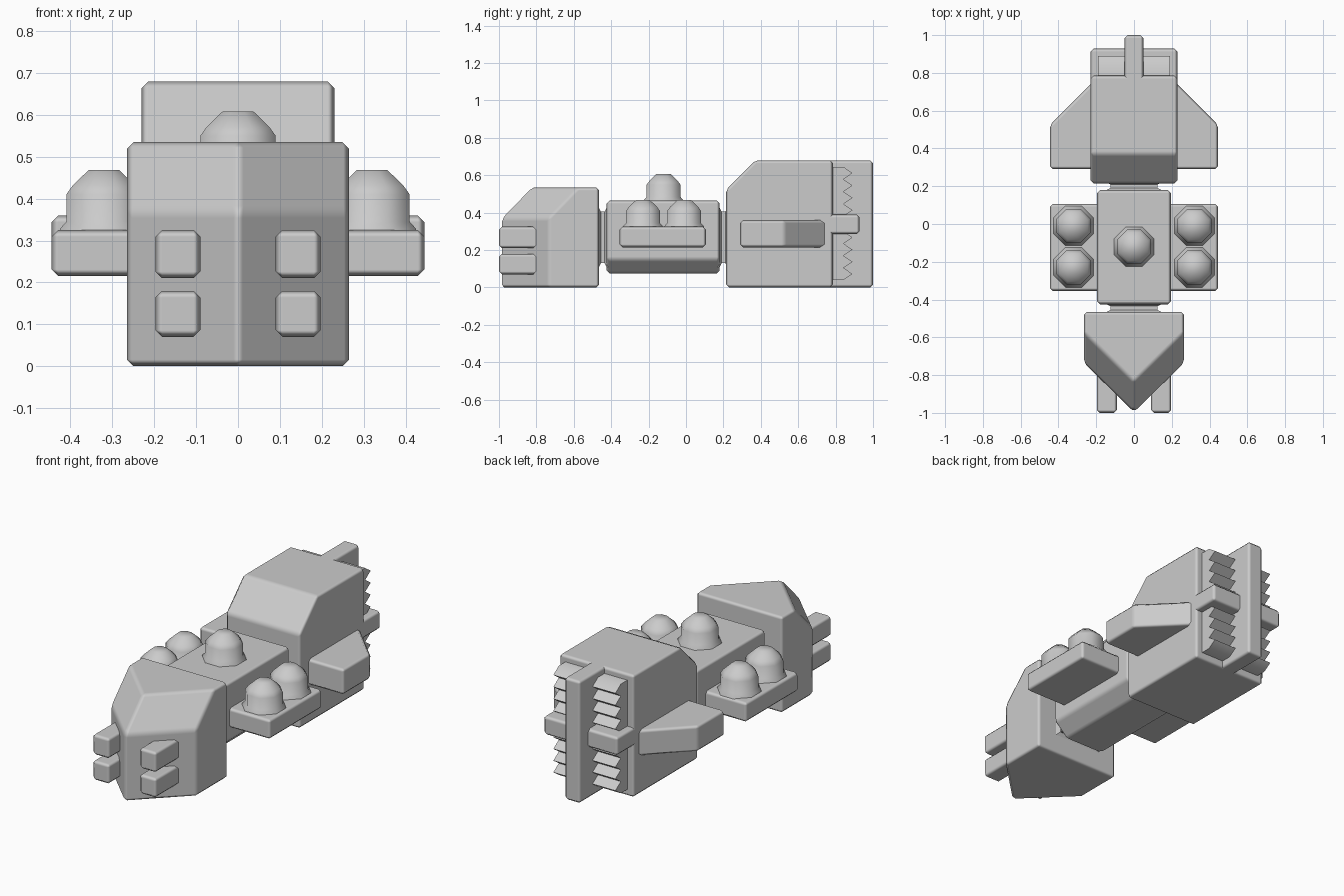
import bpy, bmesh, math

if "Cube" in bpy.data.objects:
    bpy.data.objects.remove(bpy.data.objects["Cube"], do_unlink=True)

grey = bpy.data.materials.new("hull_grey")
grey.use_nodes = True
COLOUR = (0.6, 0.6, 0.6, 1)
grey.diffuse_color = COLOUR
grey.node_tree.nodes["Principled BSDF"].inputs["Base Color"].default_value = COLOUR


def loft(name, rings, bevel=0.016, mirror=False, angle=35):
    """Skin a closed solid through matching rings of points."""
    bm = bmesh.new()
    loops = [[bm.verts.new(p) for p in ring] for ring in rings]
    n = len(loops[0])
    for a, b in zip(loops, loops[1:]):
        for i in range(n):
            j = (i + 1) % n
            bm.faces.new((a[i], a[j], b[j], b[i]))
    bm.faces.new(loops[0][::-1])
    bm.faces.new(loops[-1])
    bmesh.ops.recalc_face_normals(bm, faces=bm.faces)
    mesh = bpy.data.meshes.new(name)
    bm.to_mesh(mesh)
    bm.free()
    mesh.materials.append(grey)
    ob = bpy.data.objects.new(name, mesh)
    bpy.context.collection.objects.link(ob)
    bpy.ops.object.select_all(action='DESELECT')
    ob.select_set(True)
    bpy.context.view_layer.objects.active = ob
    if bevel:
        bpy.ops.object.shade_smooth()
    else:
        bpy.ops.object.shade_smooth_by_angle(angle=math.radians(angle))
    if mirror:
        ob.modifiers.new("Mirror", 'MIRROR').use_mirror_merge = False
    if bevel:
        mod = ob.modifiers.new("Bevel", 'BEVEL')
        mod.width = bevel
        mod.segments = 1
        mod.limit_method = 'ANGLE'
        mod.angle_limit = math.radians(25)
        mod.harden_normals = True
    return ob


def box(name, x, y, z, **kw):
    ring = [(x[0], y[0]), (x[1], y[0]), (x[1], y[1]), (x[0], y[1])]
    return loft(name, [[(px, py, h) for px, py in ring] for h in z], **kw)


def side_prism(name, outline, x, **kw):
    """Extrude a (y, z) outline across x."""
    return loft(name, [[(h, py, pz) for py, pz in outline] for h in x], **kw)


def dome(name, x, y, z, mirror=False):
    """Eight-sided turret with a flared foot and a cut-off cone top."""
    profile = [(0.105, -0.02), (0.105, 0.003), (0.09, 0.02),
               (0.09, 0.085), (0.075, 0.106), (0.037, 0.143)]
    rings = []
    for r, h in profile:
        r /= math.cos(math.pi / 8)
        angles = [(i + 0.5) * math.pi / 4 for i in range(8)]
        rings.append([(x + r * math.cos(a), y + r * math.sin(a), z + h) for a in angles])
    loft(name, rings, bevel=0, mirror=mirror, angle=50)


def neck(name, y0, y1):
    """Short hourglass joint between two hull sections."""
    ym = (y0 + y1) / 2
    rings = []
    for y, g in ((y0 - 0.02, 0.02), (y0, 0.02), (ym - 0.01, 0),
                 (ym + 0.01, 0), (y1, 0.02), (y1 + 0.02, 0.02)):
        w, lo, hi = 0.125 + g, 0.13 - g, 0.405 + g
        rings.append([(-w, y, lo), (w, y, lo), (w, y, hi), (-w, y, hi)])
    loft(name, rings, bevel=0)


# Bow: wedge nose with sloped upper faces
def nose(z, back):
    return [(0, -0.995 + back, z), (0.265, -0.735 + back, z), (0.265, -0.465, z),
            (-0.265, -0.465, z), (-0.265, -0.735 + back, z)]


loft("bow", [nose(0, 0), nose(0.37, 0), nose(0.535, 0.16)])

# Bow guns
for label, z in (("lower", (0.07, 0.18)), ("upper", (0.21, 0.325))):
    box(label + "_bow_guns", (0.09, 0.197), (-1.0, -0.72), z, mirror=True)

# Middle hull with chamfered underside
section = [(-0.115, 0.075), (0.115, 0.075), (0.195, 0.15),
           (0.195, 0.465), (-0.195, 0.465), (-0.195, 0.15)]
loft("middle_hull", [[(x, y, z) for x, z in section] for y in (-0.425, 0.18)])
neck("front_neck", -0.465, -0.425)
neck("rear_neck", 0.18, 0.22)

# Side platforms and turrets
box("side_platforms", (0.15, 0.445), (-0.355, 0.107), (0.215, 0.325), mirror=True)
dome("top_turret", 0, -0.12, 0.465)
for label, y in (("front", -0.23), ("rear", -0.01)):
    dome(label + "_side_turrets", 0.32, y, 0.325, mirror=True)

# Stern hull with sloped front
side_prism("stern_hull", [(0.215, 0), (0.785, 0), (0.785, 0.68), (0.37, 0.68),
                          (0.215, 0.525)], (-0.23, 0.23))

# Swept fins
fin = [(0.18, 0.29), (0.445, 0.29), (0.445, 0.525), (0.18, 0.79)]
loft("stern_fins", [[(x, y, z) for x, y in fin] for z in (0.215, 0.36)], mirror=True)

# Tail keel and crossbar
box("tail_keel", (-0.05, 0.05), (0.7, 1.0), (0, 0.68))
box("tail_crossbar", (-0.23, 0.23), (0.7, 0.928), (0.285, 0.39))

# Ribbed engine grilles above and below the crossbar
for label, low, high in (("lower", 0.04, 0.3), ("upper", 0.38, 0.645)):
    teeth = 4
    pitch = (high - low) / teeth
    outline = [(0.75, high), (0.75, low)]
    for i in range(teeth):
        z = low + i * pitch
        outline += [(0.842, z), (0.89, z + pitch / 2)]
    outline.append((0.842, high))
    side_prism(label + "_engine_grille", outline, (-0.19, 0.19), bevel=0)
